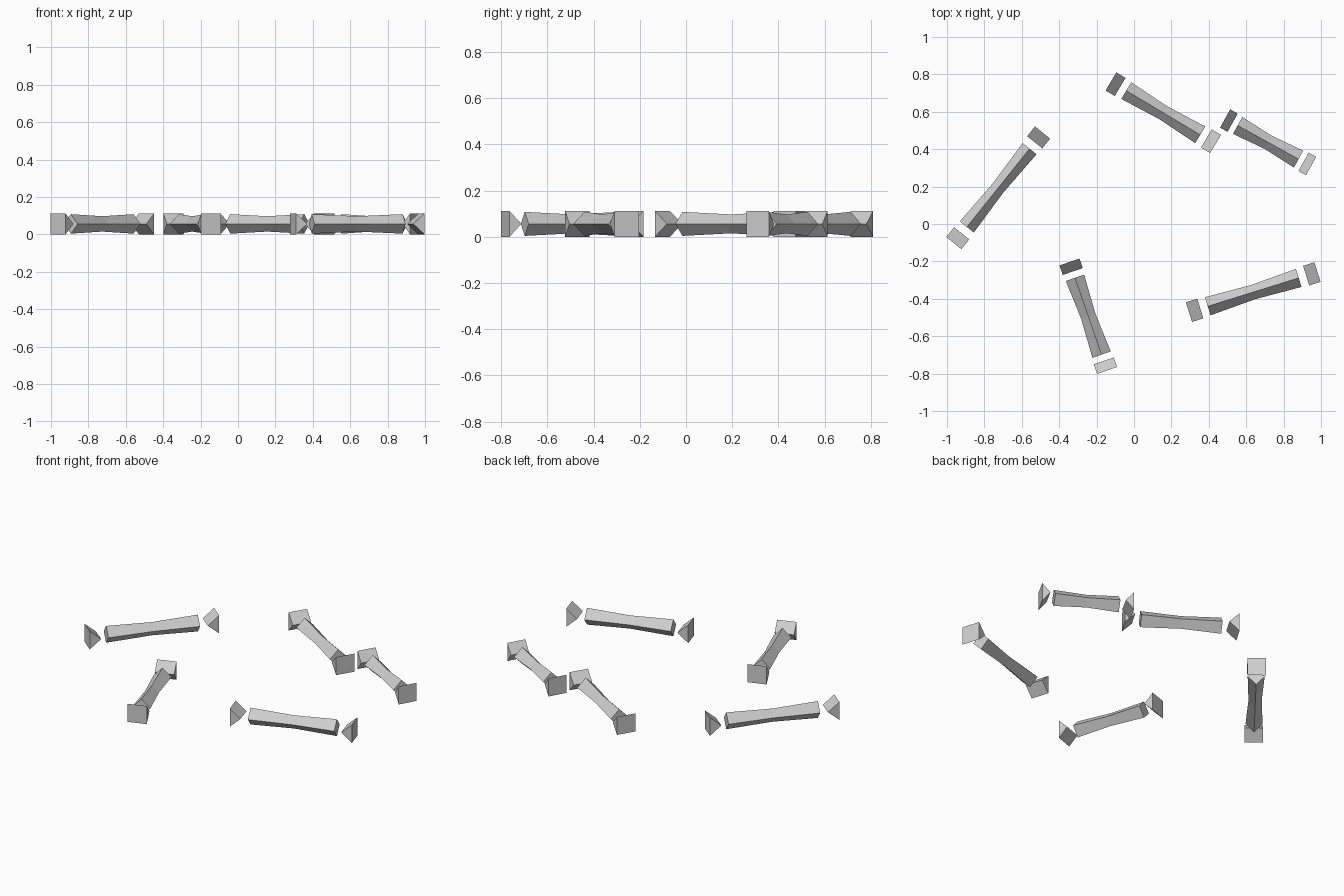
import bpy, bmesh, math
from mathutils import Matrix, Vector

if "Cube" in bpy.data.objects:
    bpy.data.objects.remove(bpy.data.objects["Cube"])

grey = bpy.data.materials.new("pale_grey")
grey.diffuse_color = (0.62, 0.62, 0.62, 1)
grey.use_nodes = True
grey.node_tree.nodes["Principled BSDF"].inputs["Base Color"].default_value = grey.diffuse_color

HEIGHT = 0.112          # height of the end caps
MID = HEIGHT / 2


def add_object(name, rings, caps, place):
    """Skin a row of equal rings, close the listed ends and place it."""
    bm = bmesh.new()
    loops = [[bm.verts.new(p) for p in ring] for ring in rings]
    for a, b in zip(loops, loops[1:]):
        n = len(a)
        for i in range(n):
            bm.faces.new((a[i], a[(i + 1) % n], b[(i + 1) % n], b[i]))
    for i in caps:
        bm.faces.new(loops[i])
    bmesh.ops.recalc_face_normals(bm, faces=bm.faces)
    bm.transform(place)
    mesh = bpy.data.meshes.new(name)
    bm.to_mesh(mesh)
    bm.free()
    mesh.materials.append(grey)
    bpy.context.collection.objects.link(bpy.data.objects.new(name, mesh))


def diamond(x, ry, rz):
    return [(x, ry, 0), (x, 0, rz), (x, -ry, 0), (x, 0, -rz)]


def bar(number, start, end, width):
    a, b = Vector(start), Vector(end)
    d = b - a
    length = d.length
    centre = (a + b) / 2
    place = (Matrix.Translation((centre.x, centre.y, MID))
             @ Matrix.Rotation(math.atan2(d.y, d.x), 4, 'Z'))
    # four-sided shaft with a narrow waist
    half = length * 0.5 - length * 0.146
    ry = width * 0.46
    add_object(f"shaft_{number}",
               [diamond(-half, ry, 0.052), diamond(0, ry * 0.78, 0.041),
                diamond(half, ry, 0.052)], (0, -1), place)
    # wedge caps: square outside, level edge pointing at the shaft
    for side, sign in (("start", -1), ("end", 1)):
        outer = sign * length / 2
        inner = sign * (length / 2 - length * 0.088)
        wedge = [[(outer, y, -MID), (outer, y, MID), (inner, y, 0)]
                 for y in (-width / 2, width / 2)]
        add_object(f"cap_{number}_{side}", wedge, (0, -1), place)


# outer end points and cap width of each loose bar
bars = [
    ((-0.963, -0.102), (-0.489, 0.489), 0.104),
    ((-0.123, 0.762), (0.436, 0.428), 0.113),
    ((0.487, 0.564), (0.947, 0.31), 0.112),
    ((-0.345, -0.203), (-0.144, -0.783), 0.113),
    ((0.294, -0.471), (0.981, -0.257), 0.110),
]
for i, (start, end, width) in enumerate(bars, 1):
    bar(i, start, end, width)
